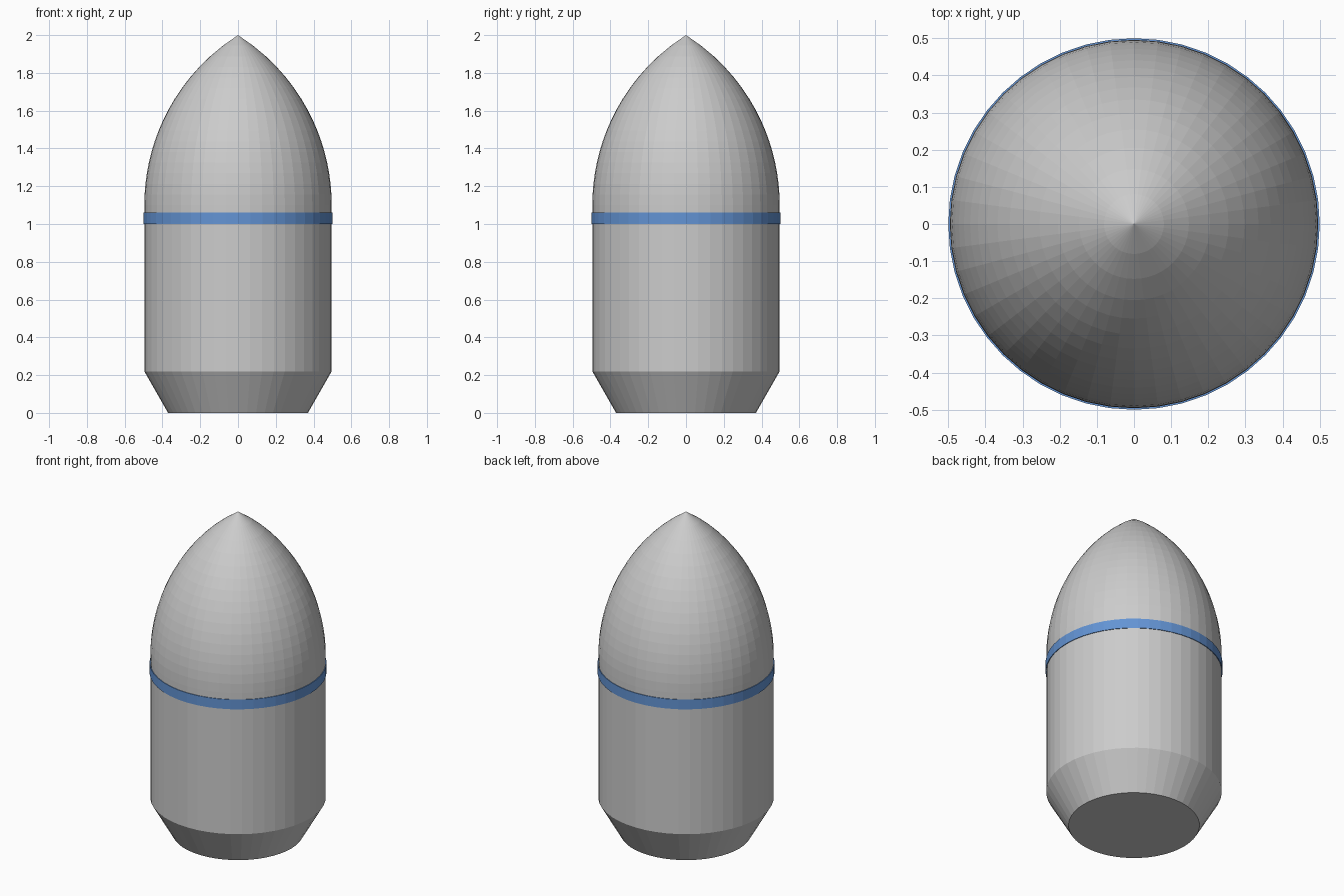
import bpy
import bmesh
from math import cos, sin, pi, sqrt

SIDES = 48
BODY_R = 0.496

cube = bpy.data.objects.get("Cube")
if cube:
    bpy.data.objects.remove(cube, do_unlink=True)


def material(name, colour):
    mat = bpy.data.materials.new(name)
    mat.use_nodes = True
    mat.diffuse_color = colour
    mat.node_tree.nodes["Principled BSDF"].inputs["Base Color"].default_value = colour
    return mat


def lathe(name, profile, mat):
    """Revolve (radius, height) points, bottom to top, into a closed flat-faced solid."""
    bm = bmesh.new()
    rings = []
    for r, z in profile:
        if r == 0:
            rings.append([bm.verts.new((0, 0, z))] * SIDES)
            continue
        angles = [2 * pi * i / SIDES for i in range(SIDES)]
        rings.append([bm.verts.new((r * cos(a), r * sin(a), z)) for a in angles])
    for low, high in zip(rings, rings[1:]):
        for i in range(SIDES):
            j = (i + 1) % SIDES
            corners = [low[i], low[j], high[j], high[i]]
            bm.faces.new(list(dict.fromkeys(corners)))
    # Close the flat ends
    bm.faces.new(rings[0][::-1])
    if profile[-1][0] > 0:
        bm.faces.new(rings[-1])
    mesh = bpy.data.meshes.new(name)
    bm.to_mesh(mesh)
    bm.free()
    mesh.materials.append(mat)
    obj = bpy.data.objects.new(name, mesh)
    bpy.context.collection.objects.link(obj)
    return obj


grey = material("light grey", (0.6, 0.6, 0.6, 1))
blue = material("band blue", (0.125, 0.296, 0.66, 1))

# Cylindrical body with a tapered foot
lathe("body", [(0.37, 0), (BODY_R, 0.22), (BODY_R, 1.0)], grey)

# Slightly proud coloured band
lathe("band", [(0.5, 1.0), (0.5, 1.06)], blue)

# Pointed nose: short collar, then a circular arc to the tip
start, length, steps = 1.1, 0.9, 16
arc_r = (BODY_R ** 2 + length ** 2) / (2 * BODY_R)
nose = [(BODY_R, 1.06)]
for i in range(steps):
    h = length * i / steps
    nose.append((BODY_R - arc_r + sqrt(arc_r ** 2 - h ** 2), start + h))
nose.append((0, start + length))
lathe("nose", nose, grey)
